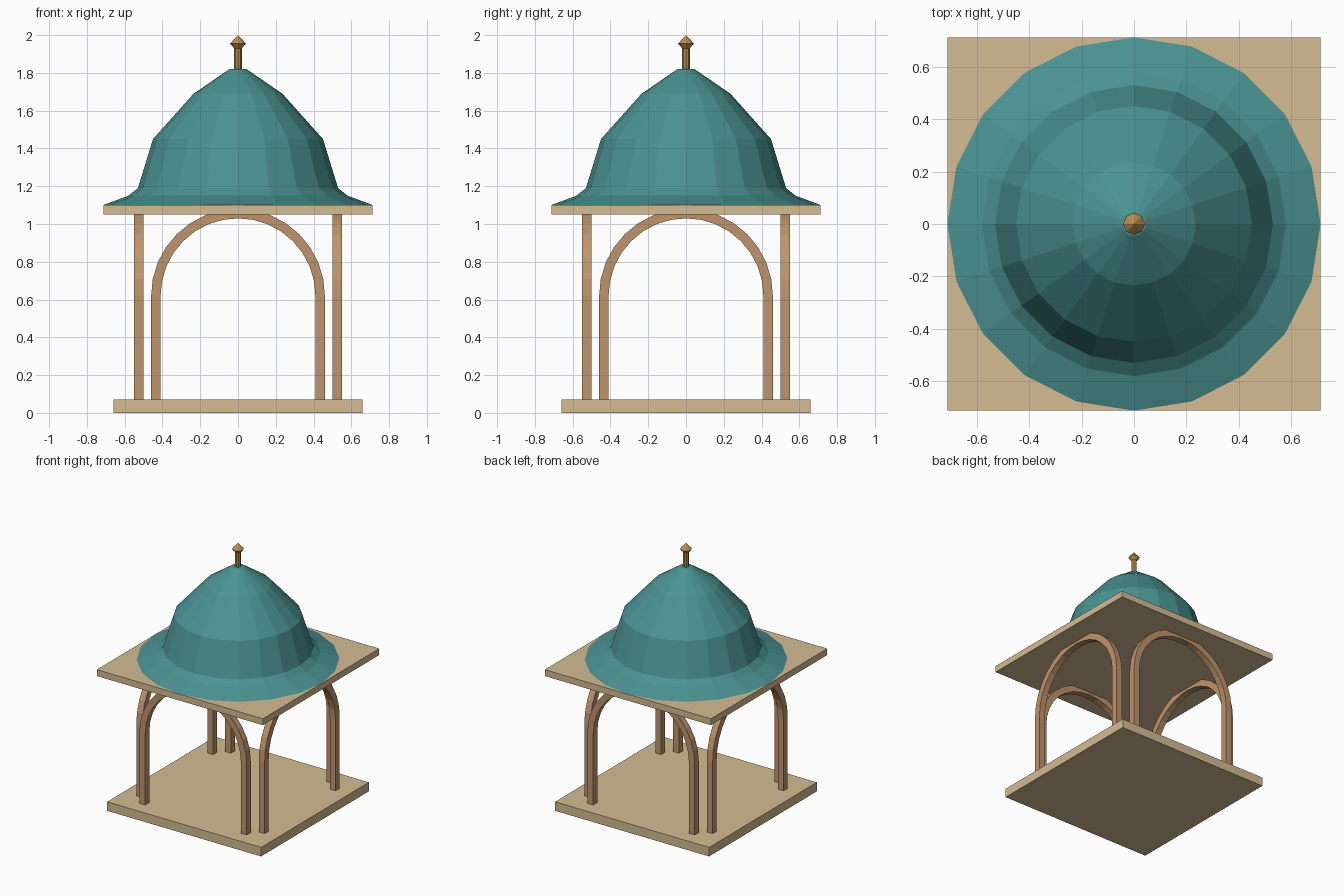
import bpy, bmesh, math
from mathutils import Matrix

if "Cube" in bpy.data.objects:
    bpy.data.objects.remove(bpy.data.objects["Cube"])


def material(name, rgb):
    m = bpy.data.materials.new(name)
    m.diffuse_color = (*rgb, 1)
    m.use_nodes = True
    m.node_tree.nodes["Principled BSDF"].inputs["Base Color"].default_value = m.diffuse_color
    return m


STONE = material("sandstone", (0.66, 0.50, 0.29))
WOOD = material("wood", (0.52, 0.30, 0.15))
TEAL = material("teal", (0.07, 0.29, 0.29))
BRASS = material("brass", (0.50, 0.27, 0.08))


def finish(bm, name, mat):
    bmesh.ops.recalc_face_normals(bm, faces=bm.faces[:])
    me = bpy.data.meshes.new(name)
    bm.to_mesh(me)
    bm.free()
    me.materials.append(mat)
    ob = bpy.data.objects.new(name, me)
    bpy.context.collection.objects.link(ob)
    return ob


def slab(name, half, z0, z1):
    bm = bmesh.new()
    bmesh.ops.create_cube(bm, size=1, matrix=Matrix.Translation((0, 0, (z0 + z1) / 2))
                          @ Matrix.Diagonal((2 * half, 2 * half, z1 - z0, 1)))
    return finish(bm, name, STONE)


def lathe(name, profile, sides, mat):
    """Revolve an (r, z) profile about z and cap both ends."""
    bm = bmesh.new()
    rings = [[bm.verts.new((r * math.cos(2 * math.pi * i / sides),
                            r * math.sin(2 * math.pi * i / sides), z))
              for i in range(sides)] for r, z in profile]
    for a, b in zip(rings, rings[1:]):
        for i in range(sides):
            j = (i + 1) % sides
            bm.faces.new((a[i], a[j], b[j], b[i]))
    bm.faces.new(rings[0])
    bm.faces.new(rings[-1])
    bmesh.ops.remove_doubles(bm, verts=bm.verts[:], dist=0.0005)
    return finish(bm, name, mat)


def arch(name, angle, inner=0.41, outer=0.46, spring=0.62, foot=0.07, segs=16):
    """Round arch on two straight legs, square in section."""
    def outline(r):
        pts = [(r * math.cos(math.pi * i / segs), spring + r * math.sin(math.pi * i / segs))
               for i in range(segs + 1)]
        return [(r, foot)] + pts + [(-r, foot)]
    bm = bmesh.new()
    corners = [(inner, -0.50), (outer, -0.50), (outer, -0.55), (inner, -0.55)]
    strips = [[bm.verts.new((x, y, z)) for x, z in outline(r)] for r, y in corners]
    for k in range(4):
        a, b = strips[k], strips[(k + 1) % 4]
        for i in range(len(a) - 1):
            bm.faces.new((a[i], a[i + 1], b[i + 1], b[i]))
    for end in (0, -1):
        bm.faces.new([s[end] for s in strips])
    bmesh.ops.rotate(bm, verts=bm.verts[:], matrix=Matrix.Rotation(angle, 3, 'Z'))
    return finish(bm, name, WOOD)


# Floor and roof slabs
slab("base_slab", 0.66, 0.0, 0.07)
slab("roof_slab", 0.712, 1.05, 1.10)

# Four arches, one per side
for i, side in enumerate(("front", "right", "back", "left")):
    arch(side + "_arch", i * math.pi / 2)

# Flared dome
lathe("dome", [(0.712, 1.101), (0.58, 1.15), (0.53, 1.19), (0.45, 1.45),
               (0.235, 1.69), (0.045, 1.82)], 20, TEAL)

# Finial post and knob
lathe("finial_post", [(0.02, 1.81), (0.02, 1.94)], 8, BRASS)
lathe("finial_knob", [(0.02, 1.93), (0.042, 1.955), (0.0, 2.0)], 8, BRASS)
